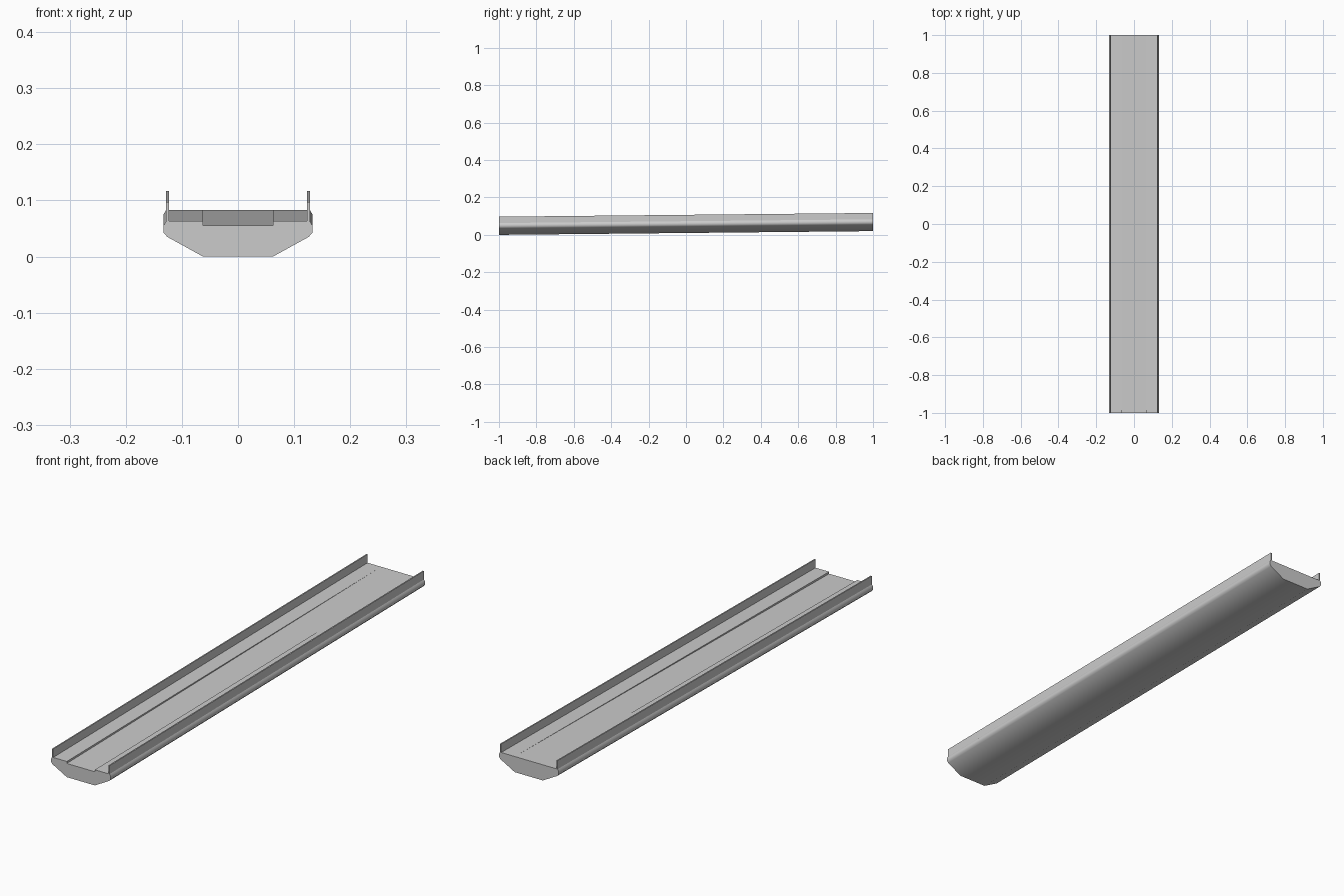
import bpy, bmesh, math

if "Cube" in bpy.data.objects:
    bpy.data.objects.remove(bpy.data.objects["Cube"])

RISE = 0.02  # the whole deck climbs this much from front to back


def loft(name, front, back):
    """Join a front cross-section (y=-1) to a back one (y=1), with end caps."""
    bm = bmesh.new()
    a = [bm.verts.new((x, -1, z)) for x, z in front]
    b = [bm.verts.new((x, 1, z)) for x, z in back]
    n = len(a)
    bm.faces.new(a)
    bm.faces.new(b)
    for i in range(n):
        j = (i + 1) % n
        bm.faces.new((a[i], a[j], b[j], b[i]))
    bmesh.ops.remove_doubles(bm, verts=bm.verts, dist=1e-5)
    bmesh.ops.recalc_face_normals(bm, faces=bm.faces)
    me = bpy.data.meshes.new(name)
    bm.to_mesh(me)
    bm.free()
    ob = bpy.data.objects.new(name, me)
    bpy.context.collection.objects.link(ob)
    bpy.ops.object.select_all(action='DESELECT')
    ob.select_set(True)
    bpy.context.view_layer.objects.active = ob
    bpy.ops.object.shade_smooth_by_angle(angle=math.radians(43))
    return ob


def section(groove, lift):
    """Mirrored hull profile with a sunken centre channel on top."""
    right = [(0.0625, 0), (0.126, 0.035), (0.133, 0.043), (0.133, 0.055),
             (0.128, 0.063), (0.0625, 0.063), (0.0625, 0.063 - groove)]
    pts = right + [(-x, z) for x, z in reversed(right)]
    return [(x, z + lift) for x, z in pts]


# Hull: the channel fades out towards the back
loft("deck_hull", section(0.008, 0), section(0, RISE))

# Side walls
for side, s in (("left", -1), ("right", 1)):
    wall = [(s * 0.123, 0.063), (s * 0.128, 0.063),
            (s * 0.128, 0.097), (s * 0.123, 0.097)]
    loft(side + "_side_wall", wall, [(x, z + RISE) for x, z in wall])
